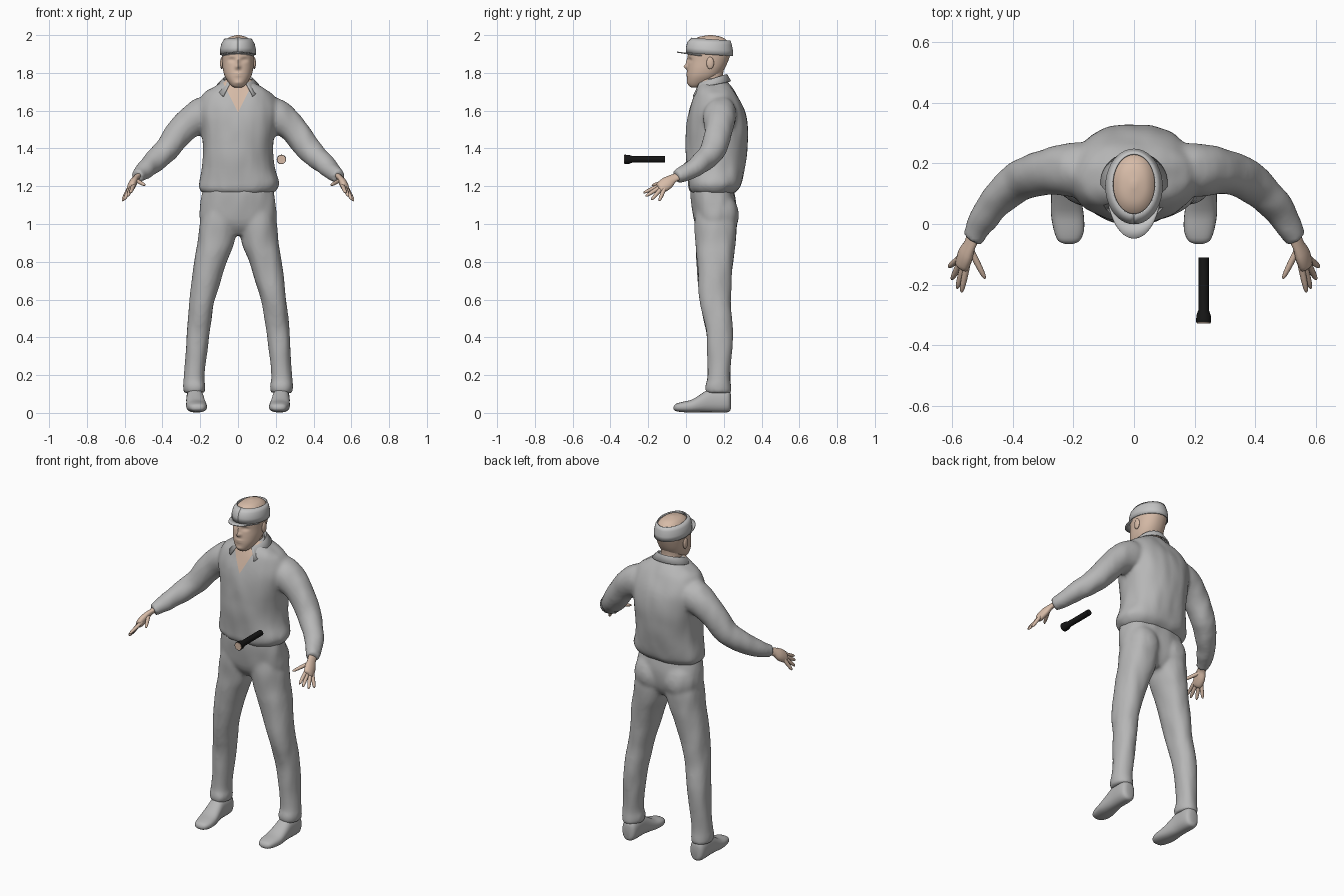
import bpy, bmesh, math
from mathutils import Vector as V, Matrix, noise

if "Cube" in bpy.data.objects:
    bpy.data.objects.remove(bpy.data.objects["Cube"])


def material(name, rgb):
    m = bpy.data.materials.new(name)
    m.diffuse_color = (*rgb, 1)
    m.use_nodes = True
    m.node_tree.nodes["Principled BSDF"].inputs["Base Color"].default_value = m.diffuse_color
    return m


CLOTH = material("grey cloth", (0.47, 0.47, 0.47))
CAP = material("light grey cap", (0.55, 0.55, 0.55))
SKIN = material("skin", (0.68, 0.50, 0.39))
BLACK = material("black", (0.008, 0.008, 0.008))


def dense(rows, k):
    """Smooth interpolation between rows of numbers."""
    out = []
    for i in range(len(rows) - 1):
        a, b, c, d = (rows[max(0, min(len(rows) - 1, i + j))] for j in (-1, 0, 1, 2))
        for s in range(k):
            t = s / k
            out.append([q + .5 * t * (r - p + t * (2*p - 5*q + 4*r - w + t * (3*(q - r) + w - p)))
                        for p, q, r, w in zip(a, b, c, d)])
    return out + [list(rows[-1])]


def loft(bm, rings, n=24, p=2.0, caps=True):
    """Skin rings given as (centre, half axis, half axis)."""
    loops = []
    for c, u, v in rings:
        loop = []
        for i in range(n):
            a = 2 * math.pi * i / n
            ca, sa = math.cos(a), math.sin(a)
            loop.append(bm.verts.new(c + u * math.copysign(abs(ca) ** (2 / p), ca)
                                     + v * math.copysign(abs(sa) ** (2 / p), sa)))
        loops.append(loop)
    for a, b in zip(loops, loops[1:]):
        for i in range(n):
            bm.faces.new((a[i], a[(i + 1) % n], b[(i + 1) % n], b[i]))
    if caps:
        bm.faces.new(loops[0])
        bm.faces.new(loops[-1])


def stack(bm, rows, n=24, p=2.0, k=4, caps=True):
    """Level rings from rows of z, centre x, front y, back y, half width."""
    loft(bm, [(V((x, (f + b) / 2, z)), V((w, 0, 0)), V((0, (b - f) / 2, 0)))
              for z, x, f, b, w in dense(rows, k)], n, p, caps)


def tube(bm, rows, n=16, k=4, flat=1.0):
    """Round limb through rows of x, y, z, radius."""
    pts = dense(rows, k)
    rings = []
    for i, q in enumerate(pts):
        d = (V(pts[min(i + 1, len(pts) - 1)][:3]) - V(pts[max(i - 1, 0)][:3])).normalized()
        u = d.cross(V((0, 1, 0))).normalized()
        rings.append((V(q[:3]), u * q[3] * flat, d.cross(u) * q[3]))
    loft(bm, rings, n)


def ball(bm, c, r):
    bmesh.ops.create_uvsphere(bm, u_segments=20, v_segments=12, radius=1,
                              matrix=Matrix.Translation(c) @ Matrix.Diagonal((*r, 1)))


def finish(bm, name, *mats, angle=50):
    bmesh.ops.recalc_face_normals(bm, faces=bm.faces)
    me = bpy.data.meshes.new(name)
    bm.to_mesh(me)
    bm.free()
    ob = bpy.data.objects.new(name, me)
    bpy.context.collection.objects.link(ob)
    for m in mats:
        me.materials.append(m)
    bpy.ops.object.select_all(action='DESELECT')
    ob.select_set(True)
    bpy.context.view_layer.objects.active = ob
    bpy.ops.object.shade_smooth_by_angle(angle=math.radians(angle))
    return ob


def garment(bm, name, mats, seed, cut=False):
    """Fuse overlapping volumes into one soft, slightly creased surface."""
    ob = finish(bm, name, *mats)
    m = ob.modifiers.new("fuse", 'REMESH')
    m.mode, m.voxel_size = 'VOXEL', 0.011
    bpy.ops.object.modifier_apply(modifier=m.name)
    m = ob.modifiers.new("soften", 'SMOOTH')
    m.factor, m.iterations = 0.5, 5
    bpy.ops.object.modifier_apply(modifier=m.name)
    bm = bmesh.new()
    bm.from_mesh(ob.data)
    bm.normal_update()
    for v, nrm in [(v, v.normal.copy()) for v in bm.verts]:
        q = V((v.co.x * 16, v.co.y * 16, v.co.z * 7 + seed))
        v.co += nrm * 0.005 * noise.noise(q)
    if cut:  # open neckline
        for s in (-1, 1):
            bmesh.ops.bisect_plane(bm, geom=bm.verts[:] + bm.edges[:] + bm.faces[:],
                                   plane_co=(0, 0, 1.59), plane_no=(s, 0, -0.5))
    for f in bm.faces:
        c = f.calc_center_median()
        f.smooth = True
        f.material_index = int(cut and c.y < 0.12 and abs(c.x) < (c.z - 1.59) * 0.5)
    bm.to_mesh(ob.data)
    bm.free()


# Shirt: torso and sleeves
bm = bmesh.new()
stack(bm, [(1.16, 0, .035, .25, .18), (1.185, 0, .015, .28, .205), (1.22, .006, .01, .296, .212),
           (1.3, 0, .004, .312, .192), (1.4, 0, 0, .326, .187), (1.5, 0, 0, .33, .195),
           (1.6, 0, .015, .312, .215), (1.68, 0, .04, .272, .19), (1.72, 0, .055, .247, .14),
           (1.75, 0, .068, .225, .09), (1.77, 0, .075, .21, .07)], 40, 2.3)
for s in (-1, 1):
    tube(bm, [(s*.12, .18, 1.6, .08), (s*.2, .18, 1.575, .09), (s*.29, .172, 1.505, .076),
              (s*.38, .143, 1.392, .067), (s*.455, .075, 1.32, .056), (s*.505, .005, 1.275, .046),
              (s*.535, -.05, 1.25, .036)], 24)
garment(bm, "shirt", (CLOTH, SKIN), 3, True)

# Trousers: hips, seat and legs
bm = bmesh.new()
stack(bm, [(.94, 0, .09, .22, .1), (1.0, 0, .05, .255, .195), (1.1, 0, .03, .265, .2),
           (1.17, 0, .025, .255, .19), (1.2, 0, .03, .25, .185)], 40, 2.3)
for s in (-1, 1):
    ball(bm, (s * .095, .185, 1.05), (.1, .095, .12))
    stack(bm, [(.105, s*.23, .105, .24, .055), (.14, s*.23, .1, .238, .059), (.2, s*.23, .115, .235, .054),
               (.4, s*.215, .108, .248, .06), (.5, s*.203, .09, .245, .063), (.6, s*.188, .072, .236, .068),
               (.8, s*.146, .056, .25, .086), (.9, s*.116, .05, .264, .098), (1.0, s*.103, .045, .268, .1),
               (1.08, s*.1, .05, .25, .08)], 28, 2.2)
garment(bm, "trousers", (CLOTH,), 9)

# Shoes: rings along y from toe to heel
for s, side in ((-1, "right"), (1, "left")):
    bm = bmesh.new()
    rows = [(-.066, .215, .012, .02, .032), (-.055, .215, .036, .01, .047), (-.02, .215, .05, .004, .058),
            (.03, .22, .054, .002, .07), (.08, .224, .05, .003, .1), (.13, .227, .046, .003, .13),
            (.2, .228, .046, .002, .13), (.228, .228, .038, .006, .12), (.237, .228, .02, .02, .1)]
    loft(bm, [(V((s * x, y, (a + b) / 2)), V((w, 0, 0)), V((0, 0, (b - a) / 2)))
              for y, x, w, a, b in dense(rows, 3)], 24, 2.4)
    finish(bm, side + "_shoe", CLOTH)

    # Hand: palm, four fingers and thumb
    bm = bmesh.new()
    tube(bm, [(s*.53, -.04, 1.253, .026), (s*.543, -.07, 1.24, .026), (s*.556, -.1, 1.217, .036),
              (s*.568, -.135, 1.192, .033), (s*.572, -.145, 1.187, .02)], 16, 3, 0.6)
    for root, tip in (((.553, -.142, 1.203), (.570, -.225, 1.165)), ((.565, -.143, 1.192), (.584, -.213, 1.147)),
                      ((.577, -.135, 1.182), (.602, -.183, 1.128)), ((.583, -.118, 1.178), (.612, -.142, 1.122)),
                      ((.540, -.085, 1.232), (.492, -.180, 1.205))):
        a, b = V(root), V(tip)
        rows = [(*a.lerp(b, t), r) for t, r in ((-.15, .011), (.4, .0105), (.85, .008), (1, .003))]
        tube(bm, [(s * x, y, z, r) for x, y, z, r in rows], 10, 2)
    finish(bm, side + "_hand", SKIN)

# Head: smooth skull, then soft bumps for the face
bm = bmesh.new()
stack(bm, [(1.722, 0, .03, .08, .018), (1.732, 0, .016, .1, .035), (1.755, 0, .008, .14, .054),
           (1.785, 0, .006, .178, .071), (1.82, 0, .008, .203, .08), (1.86, 0, .011, .222, .084),
           (1.9, 0, .01, .235, .086), (1.94, 0, .014, .235, .082), (1.97, 0, .035, .218, .066),
           (1.99, 0, .068, .188, .043), (2.0, 0, .12, .14, .008)], 64, 2.2, 6)
BUMPS = [(0, 1.832, .012, .012, .02), (0, 1.858, .009, .02, .011), (0, 1.792, .022, .010, .006),
         (0, 1.789, .024, .0025, -.005), (0, 1.748, .02, .01, .005)]
BUMPS += [(s * .033, 1.868, .016, .009, -.012) for s in (-1, 1)]
BUMPS += [(s * .033, 1.866, .010, .005, .005) for s in (-1, 1)]
for v in bm.verts:
    if v.co.y < .09:
        v.co.y -= sum(d * math.exp(-((v.co.x - x) / a) ** 2 - ((v.co.z - z) / b) ** 2)
                      for x, z, a, b, d in BUMPS)
for s in (-1, 1):
    ball(bm, (s * .086, .128, 1.852), (.009, .02, .032))
finish(bm, "head", SKIN)

bm = bmesh.new()
stack(bm, [(1.69, 0, .07, .21, .07), (1.74, 0, .07, .203, .062), (1.78, 0, .07, .196, .06),
           (1.83, 0, .08, .2, .06)], 28)
finish(bm, "neck", SKIN)


def strip(name, mat, edges, lo, hi, n, thick):
    """Thick sheet between curves sampled over an angle from the front."""
    bm = bmesh.new()
    cols = []
    for i in range(n + 1):
        t = math.radians(lo + (hi - lo) * i / n)
        cols.append([bm.verts.new(p) for p in edges(t)])
    for a, b in zip(cols, cols[1:]):
        for j in range(len(a) - 1):
            bm.faces.new((a[j], b[j], b[j + 1], a[j + 1]))
    ob = finish(bm, name, mat, angle=35)
    m = ob.modifiers.new("thickness", 'SOLIDIFY')
    m.thickness, m.offset = thick, 0


# Collar folded outward, with points at the front
def collar(t):
    f = max(0, math.cos(t)) ** 2
    s, c = math.sin(t), math.cos(t)
    return [(.068 * s, .137 - .07 * c, 1.75 - .025 * c),
            (.078 * s, .137 - .08 * c, 1.765 - .025 * c),
            ((.108 + .055 * f) * s, .137 - (.098 + .024 * f) * c, 1.735 - .02 * c - .06 * f)]


strip("collar", CLOTH, collar, 32, 328, 40, .008)


# Cap: open band tilted to the back, with a curved peak
def band(t):
    s, c = math.sin(t), math.cos(t)
    rows = ((1.897, .124, .092, .122), (1.925, .124, .092, .122), (1.955, .125, .085, .115),
            (1.977, .132, .071, .1))
    return [(w * s, y - d * c, z + .07 * d * c) for z, y, w, d in rows]


def peak(t):
    s, c = math.sin(t), math.cos(t)
    return [((.086 + .003 * k) * s, .12 - (.112 + .056 * k) * c, 1.902 + .008 * k - .012 * s * s)
            for k in (0, .5, 1)]


strip("cap_band", CAP, band, 0, 360, 40, .006)
strip("cap_peak", CAP, peak, -72, 72, 24, .006)

# Torch floating in front, with a pale lens plate
bm = bmesh.new()
loft(bm, [(V((.23, y, 1.342)), V((r, 0, 0)), V((0, 0, r))) for y, r in
          ((-.11, .017), (-.283, .017), (-.303, .024), (-.325, .025))], 20)
finish(bm, "torch", BLACK, angle=30)
bm = bmesh.new()
loft(bm, [(V((.23, y, 1.342)), V((.022, 0, 0)), V((0, 0, .022))) for y in (-.328, -.324)], 20)
finish(bm, "torch_lens", SKIN, angle=30)
